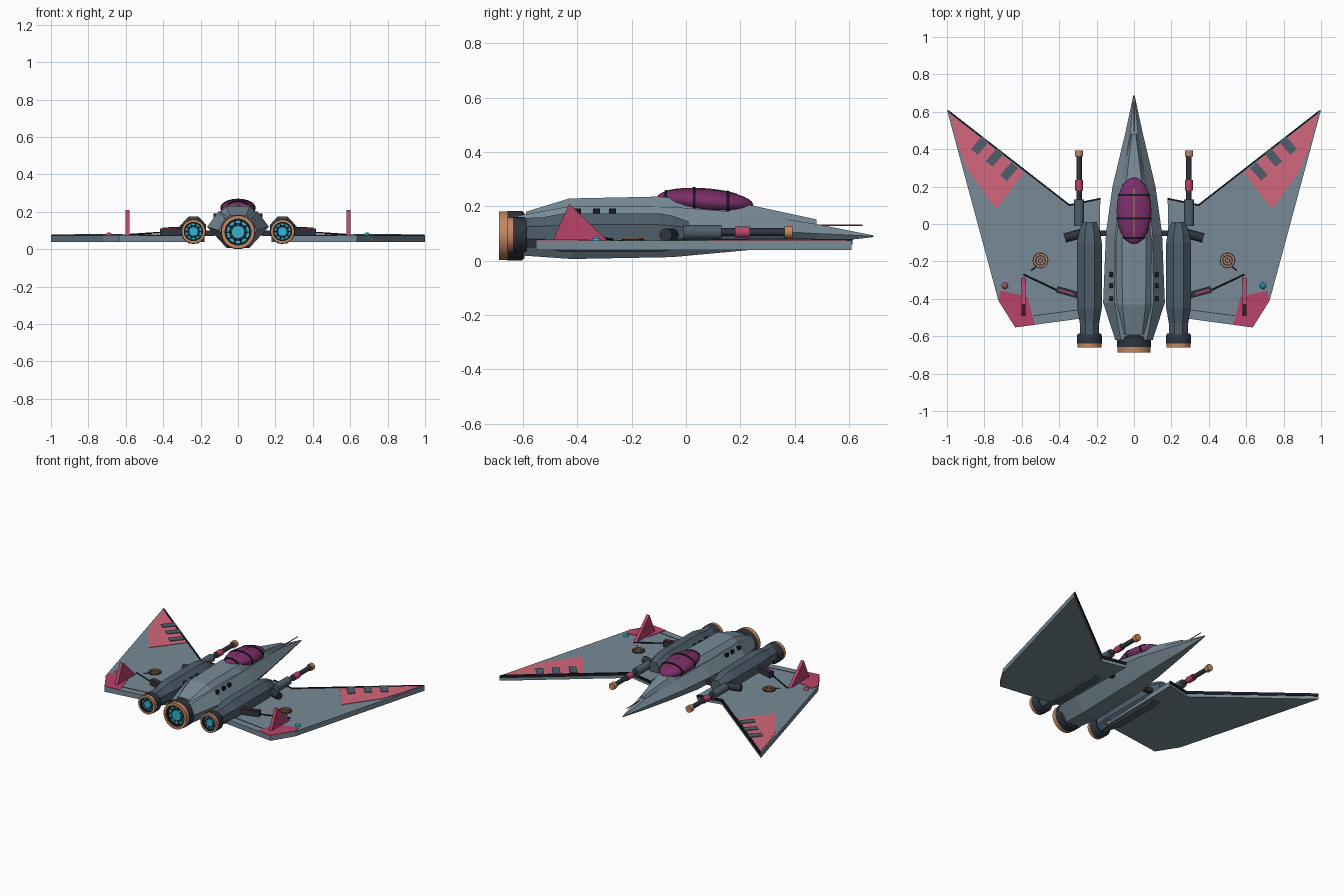
import bpy, bmesh, math
from mathutils import Vector

if "Cube" in bpy.data.objects:
    bpy.data.objects.remove(bpy.data.objects["Cube"])


def material(name, r, g, b):
    m = bpy.data.materials.new(name)
    lin = [((c / 255 + 0.055) / 1.055) ** 2.4 for c in (r, g, b)]
    m.diffuse_color = (*lin, 1)
    m.use_nodes = True
    m.node_tree.nodes["Principled BSDF"].inputs["Base Color"].default_value = m.diffuse_color
    return m


SLATE = material("slate", 119, 138, 150)
STEEL = material("dark steel", 78, 94, 107)
CHAR = material("charcoal", 46, 52, 62)
BLACK = material("near black", 24, 26, 32)
ROSE = material("rose", 212, 103, 124)
CRIMSON = material("crimson", 184, 68, 106)
PURPLE = material("plum glass", 122, 46, 104)
COPPER = material("copper", 196, 134, 96)
CYAN = material("cyan", 48, 182, 212)


def finish(name, bm, mat, smooth=None):
    bmesh.ops.recalc_face_normals(bm, faces=bm.faces)
    me = bpy.data.meshes.new(name)
    bm.to_mesh(me)
    bm.free()
    me.materials.append(mat)
    ob = bpy.data.objects.new(name, me)
    bpy.context.collection.objects.link(ob)
    if smooth:
        bpy.ops.object.select_all(action='DESELECT')
        ob.select_set(True)
        bpy.context.view_layer.objects.active = ob
        bpy.ops.object.shade_smooth_by_angle(angle=math.radians(smooth))
    return ob


def loft(name, rings, mat, smooth=None, closed=False):
    """Skin a list of equal-length point rings; cap the ends unless closed."""
    bm = bmesh.new()
    vs = [[bm.verts.new(p) for p in r] for r in rings]
    n = len(vs[0])
    pairs = list(zip(vs, vs[1:])) + ([(vs[-1], vs[0])] if closed else [])
    for a, b in pairs:
        for i in range(n):
            bm.faces.new((a[i], a[(i + 1) % n], b[(i + 1) % n], b[i]))
    if not closed:
        bm.faces.new(vs[0])
        bm.faces.new(vs[-1])
    return finish(name, bm, mat, smooth)


def turned(name, a, axis, profile, mat, n=24, closed=False, smooth=35):
    """Revolve (distance, radius) pairs about an axis through point a."""
    a, d = Vector(a), Vector(axis).normalized()
    u = d.orthogonal().normalized()
    v = d.cross(u)
    rings = [[a + d * t + r * (u * math.cos(k) + v * math.sin(k))
              for k in (2 * math.pi * (i + 0.5) / n for i in range(n))] for t, r in profile]
    return loft(name, rings, mat, smooth, closed)


def rod(name, a, b, r, mat, n=10):
    d = Vector(b) - Vector(a)
    return turned(name, a, d, [(0, r), (d.length, r)], mat, n)


def ring(name, c, axis, r0, r1, h, mat, n=32):
    return turned(name, c, axis, [(0, r0), (0, r1), (h, r1), (h, r0)], mat, n, True)


def prism(name, pts, z0, z1, mat):
    return loft(name, [[(x, y, z) for x, y in pts] for z in (z0, z1)], mat)


def slab(name, c, along, length, width, z0, z1, mat):
    """Flat box turned so its length follows a direction in the xy plane."""
    d = Vector(along).normalized() * length / 2
    w = Vector((-d.y, d.x)).normalized() * width / 2
    c = Vector(c)
    prism(name, [c + d + w, c - d + w, c - d - w, c + d - w], z0, z1, mat)


# Lower hull: faceted sections from nose to tail
hull = [(0.69, 0.003, 0.093, 0.002, 0.09, 0.087, 0.002),
        (0.48, 0.048, 0.135, 0.022, 0.10, 0.062, 0.02),
        (0.20, 0.115, 0.178, 0.065, 0.115, 0.036, 0.045),
        (-0.05, 0.150, 0.198, 0.10, 0.12, 0.013, 0.06),
        (-0.42, 0.165, 0.202, 0.105, 0.12, 0.006, 0.06),
        (-0.62, 0.10, 0.165, 0.07, 0.10, 0.02, 0.05)]
loft("hull", [[(w, y, zm), (tw, y, zt), (-tw, y, zt), (-w, y, zm), (-bw, y, zb), (bw, y, zb)]
              for y, w, zt, tw, zm, zb, bw in hull], SLATE)

# Raised upper deck
deck = [(0.48, 0.020, 0.12, 0.010, 0.152), (0.24, 0.068, 0.16, 0.040, 0.204),
        (-0.10, 0.112, 0.18, 0.065, 0.236), (-0.43, 0.115, 0.18, 0.062, 0.229),
        (-0.59, 0.07, 0.15, 0.045, 0.18)]
loft("upper_deck", [[(b, y, z0), (t, y, z1), (-t, y, z1), (-b, y, z0)]
                    for y, b, z0, t, z1 in deck], SLATE)
rod("nose_probe", (0, 0.44, 0.13), (0, 0.65, 0.13), 0.003, CRIMSON, 6)

# Canopy: stretched, slightly tilted dome with ribs and a centre seam
CY, CZ, TILT = 0.07, 0.218, -0.07


def canopy_point(y, ang, grow=0.0):
    s = math.sqrt(max(0.0, 1 - (y / 0.178) ** 2))
    return (math.cos(ang) * (0.093 * s + grow), CY + y,
            CZ + TILT * y + math.sin(ang) * (0.047 * s + grow))


N = 24
loft("canopy", [[canopy_point(-0.178 * math.cos(math.pi * (j + 0.1) / 14.2), 2 * math.pi * i / N)
                 for i in range(N)] for j in range(15)], PURPLE, 50)
for y in (0.085, -0.04, -0.145):
    loft("canopy_rib", [[canopy_point(y + o, 2 * math.pi * i / N, 0.004) for i in range(N)]
                        for o in (-0.005, 0.005)], BLACK)
seam = [canopy_point(-0.14 + 0.02 * i, math.pi / 2, 0.001) for i in range(14)]
loft("canopy_seam", [[(-0.002, y, z - 0.003), (0.002, y, z - 0.003), (0.002, y, z + 0.001),
                      (-0.002, y, z + 0.001)] for x, y, z in seam], COPPER)


def engine(x, z, r, y0, y1):
    """Nozzle facing -y: housing, copper lip, glowing ring and spoked core."""
    back = (0, -1, 0)
    length = y0 - y1
    lip = 0.03 * r / 0.09
    turned("nozzle_housing", (x, y0, z), back,
           [(0, r * 0.9), (0.01, r), (length - lip, r), (length - lip, r * 0.8)], CHAR, 32)
    ring("nozzle_lip", (x, y1 + lip + 0.004, z), back, r * 0.78, r * 0.97, lip + 0.004, COPPER)
    ring("nozzle_liner", (x, y1 + lip, z), back, r * 0.66, r * 0.79, lip * 0.8, BLACK)
    ring("nozzle_glow", (x, y1 + lip, z), back, r * 0.5, r * 0.67, lip * 0.4, CYAN)
    rod("nozzle_core", (x, y1 + lip, z), (x, y1 + lip * 0.4, z), r * 0.38, CYAN, 24)
    for i in range(10):
        a = 2 * math.pi * i / 10
        c, s = math.cos(a), math.sin(a)
        yy = y1 + lip * 0.55
        rod("nozzle_spoke", (x + c * r * 0.4, yy, z + s * r * 0.4),
            (x + c * r * 0.66, yy, z + s * r * 0.66), r * 0.035, BLACK, 6)


engine(0, 0.092, 0.092, -0.595, -0.688)

TOP = 0.074
for s in (1, -1):
    def m(*pts):
        return [(s * p[0], *p[1:]) for p in pts]

    # Swept wing slab with dark leading edge
    prism("wing", m((1, 0.61), (0.345, 0.10), (0.18, 0.135), (0.19, -0.495), (0.28, -0.505),
                    (0.635, -0.553), (0.725, -0.41)), 0.04, TOP, SLATE)
    prism("leading_edge", m((0.997, 0.613), (0.345, 0.106), (0.345, 0.094), (0.985, 0.592)),
          0.06, TOP + 0.005, BLACK)
    prism("root_edge", m((0.345, 0.106), (0.18, 0.14), (0.18, 0.13), (0.345, 0.096)),
          0.06, TOP + 0.004, BLACK)

    # Painted wing panels and dark slots
    prism("tip_panel", m((0.985, 0.592), (0.588, 0.275), (0.738, 0.08), (0.895, 0.30),
                         (0.95, 0.45)), TOP, TOP + 0.003, ROSE)
    for x, y in ((0.824, 0.42), (0.745, 0.355), (0.668, 0.28)):
        slab("panel_slot", (s * x, y), (-s * 0.65, 0.75), 0.09, 0.047, TOP, TOP + 0.007, STEEL)
    prism("rear_panel", m((0.57, -0.39), (0.713, -0.355), (0.725, -0.41), (0.635, -0.553),
                          (0.53, -0.538)), TOP, TOP + 0.003, CRIMSON)

    # Tail fin
    loft("tail_fin", [[(s * x, -0.49, TOP), (s * x, -0.43, 0.21), (s * x, -0.29, TOP)]
                      for x in (0.58, 0.602)], CRIMSON)

    # Wing light and round vent
    turned("wing_light", (s * 0.69, -0.33, TOP), (0, 0, 1),
           [(0, 0.017), (0.008, 0.015), (0.015, 0.006)], CYAN if s > 0 else ROSE, 16)
    vent = (s * 0.5, -0.195, TOP)
    rod("vent_base", vent, (vent[0], vent[1], TOP + 0.005), 0.042, CHAR, 24)
    for r in (0.036, 0.022, 0.009):
        ring("vent_ring", vent, (0, 0, 1), r - 0.007, r, 0.009, COPPER, 24)

    # Cable, side pod and trailing seam
    rod("cable", (s * 0.59, -0.27, TOP + 0.004), (s * 0.41, -0.355, 0.09), 0.004, BLACK, 6)
    rod("vent_cable", (s * 0.52, -0.225, TOP), (s * 0.55, -0.25, TOP), 0.003, BLACK, 6)
    slab("side_pod", (s * 0.345, -0.368), (s, 0.28), 0.14, 0.035, TOP, 0.112, CHAR)
    slab("pod_stripe", (s * 0.365, -0.362), (s, 0.28), 0.08, 0.008, 0.112, 0.115, CRIMSON)
    slab("wing_seam", (s * 0.42, -0.475), (s, -0.13), 0.24, 0.004, TOP, TOP + 0.002, CHAR)

    # Engine nacelle: octagonal, tapered at both ends
    nac = [(0.01, 0.038), (-0.05, 0.058), (-0.10, 0.066), (-0.45, 0.066),
           (-0.53, 0.052), (-0.60, 0.05)]
    loft("nacelle", [[(s * 0.238 + r * 1.08 * math.cos(a), y, 0.103 + r * 1.17 * math.sin(a))
                      for a in (math.pi * (i + 0.5) / 4 for i in range(8))] for y, r in nac], STEEL)
    engine(s * 0.238, 0.095, 0.066, -0.585, -0.66)
    rod("nacelle_stub", (s * 0.28, -0.05, 0.095), (s * 0.37, -0.075, 0.095), 0.024, CHAR, 12)
    slab("hull_strut", (s * 0.165, -0.05), (1, 0), 0.08, 0.03, 0.07, 0.10, CHAR)

    # Forward gun
    gx, gz = s * 0.294, 0.105
    for name, y0, y1, r, mat in (("gun_housing", -0.01, 0.13, 0.027, STEEL),
                                 ("gun_barrel", 0.12, 0.37, 0.015, CHAR),
                                 ("gun_sleeve", 0.18, 0.235, 0.021, CRIMSON),
                                 ("gun_muzzle", 0.362, 0.392, 0.023, COPPER)):
        rod(name, (gx, y0, gz), (gx, y1, gz), r, mat, 16)

    # Deck vents
    for y in (-0.27, -0.33, -0.40):
        slab("deck_vent", (s * 0.122, y), (0, 1), 0.026, 0.018, 0.17, 0.192, BLACK)
